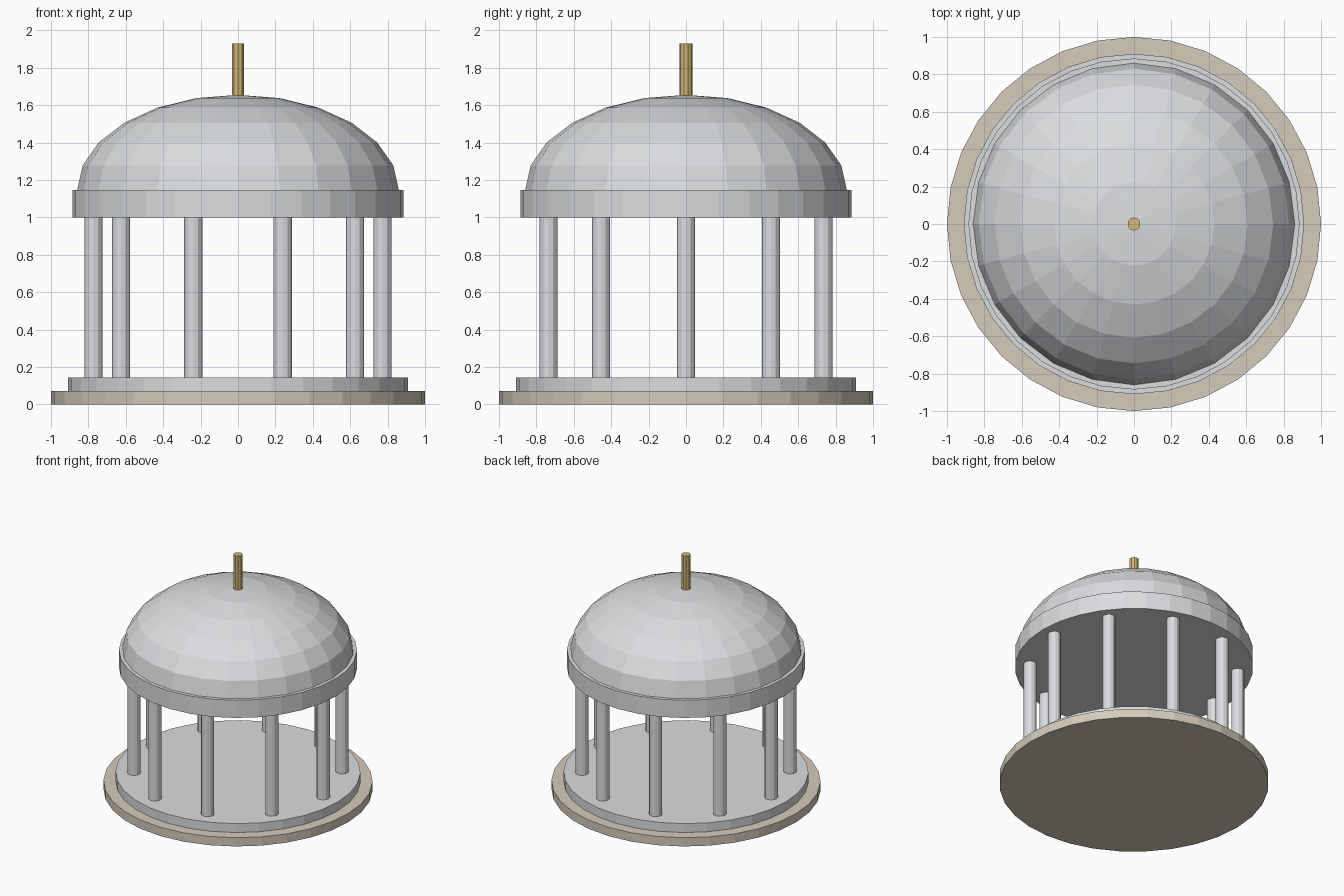
import bpy, bmesh, math

if "Cube" in bpy.data.objects:
    bpy.data.objects.remove(bpy.data.objects["Cube"])


def material(name, rgb):
    m = bpy.data.materials.new(name)
    m.diffuse_color = (*rgb, 1)
    m.use_nodes = True
    m.node_tree.nodes["Principled BSDF"].inputs["Base Color"].default_value = m.diffuse_color
    return m


STONE = material("pale grey stone", (0.71, 0.72, 0.74))
SAND = material("sandy stone", (0.67, 0.60, 0.49))
BRASS = material("brass", (0.66, 0.48, 0.19))


def cylinder(name, radius, z0, z1, sides, mat, x=0, y=0):
    bpy.ops.mesh.primitive_cylinder_add(vertices=sides, radius=radius, depth=z1 - z0,
                                        location=(x, y, (z0 + z1) / 2))
    ob = bpy.context.object
    ob.name = name
    ob.data.materials.append(mat)
    return ob


# stepped round base
cylinder("base_step", 1.0, 0, 0.072, 32, SAND)
cylinder("floor_step", 0.91, 0.072, 0.145, 32, STONE)

# ring of ten columns
for i in range(10):
    a = math.tau * i / 10
    cylinder(f"column_{i + 1}", 0.049, 0.145, 1.0, 12, STONE,
             0.773 * math.cos(a), 0.773 * math.sin(a))

# round beam above the columns
cylinder("ring_beam", 0.885, 1.0, 1.145, 32, STONE)

# dome: upper half of a flattened sphere
bpy.ops.mesh.primitive_uv_sphere_add(segments=24, ring_count=12, radius=1)
dome = bpy.context.object
dome.name = "dome"
bm = bmesh.new()
bm.from_mesh(dome.data)
bmesh.ops.delete(bm, geom=[v for v in bm.verts if v.co.z < -0.01], context='VERTS')
for v in bm.verts:
    v.co = (v.co.x * 0.86, v.co.y * 0.86, 1.145 + v.co.z * 0.51)
bm.to_mesh(dome.data)
bm.free()
dome.data.materials.append(STONE)

# finial rod on the crown
cylinder("finial", 0.035, 1.645, 1.93, 10, BRASS)
